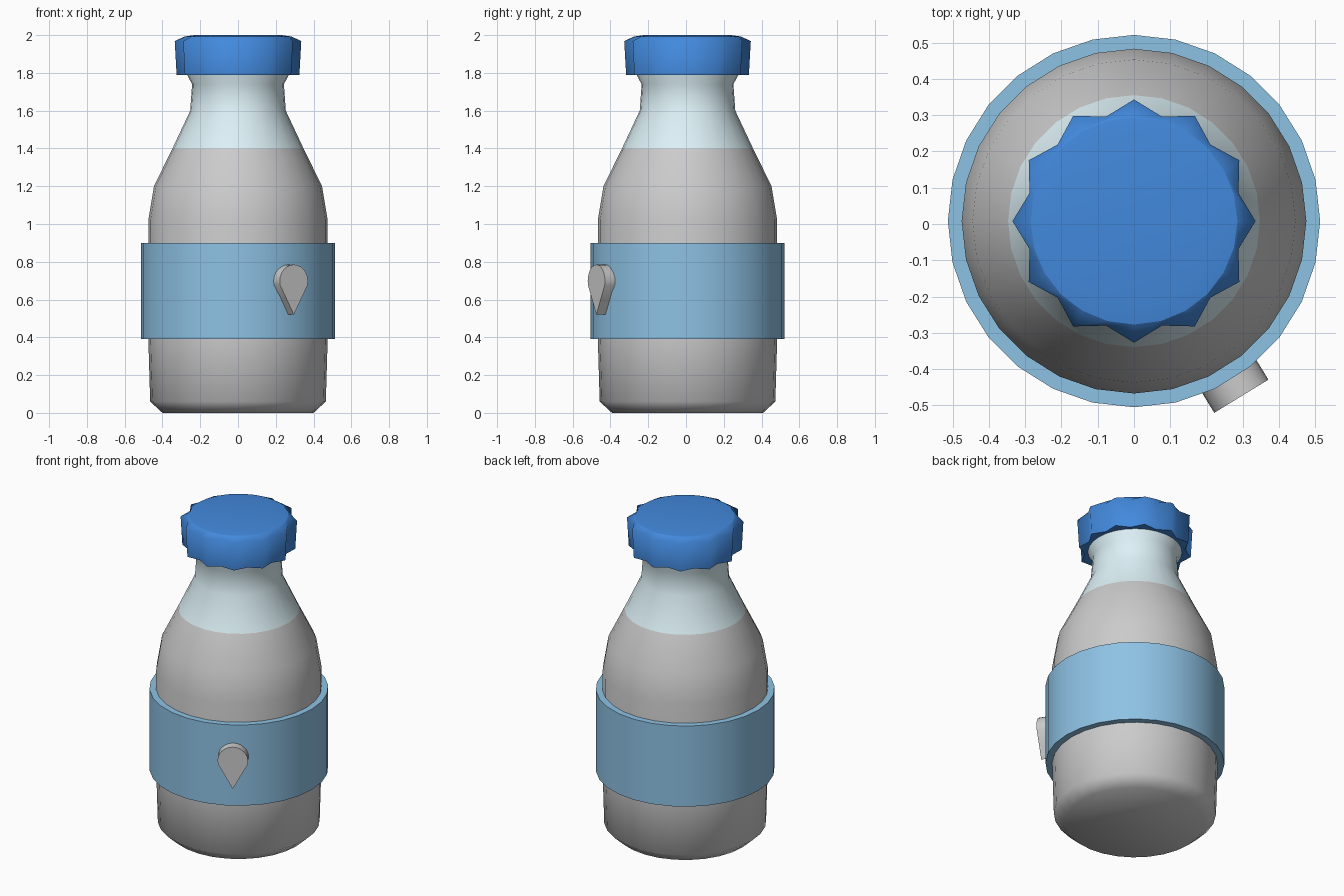
import bpy, bmesh
from math import sin, cos, pi, radians
from mathutils import Matrix

if "Cube" in bpy.data.objects:
    bpy.data.objects.remove(bpy.data.objects["Cube"])

CY = 0.008  # bottle axis, slightly back so the whole model is centred


def material(name, rgb):
    m = bpy.data.materials.new(name)
    m.diffuse_color = (*rgb, 1)
    m.use_nodes = True
    m.node_tree.nodes["Principled BSDF"].inputs["Base Color"].default_value = m.diffuse_color
    return m


def finish(name, bm, mats=()):
    bmesh.ops.recalc_face_normals(bm, faces=bm.faces)
    me = bpy.data.meshes.new(name)
    bm.to_mesh(me)
    bm.free()
    for m in mats:
        me.materials.append(m)
    ob = bpy.data.objects.new(name, me)
    bpy.context.collection.objects.link(ob)
    ob.location.y = CY
    return ob


def rings(bm, levels, n, cap=True, loop=False):
    """Skin a stack of (radius function, z) rings; returns the vertex rings."""
    rs = []
    for rad, z in levels:
        f = rad if callable(rad) else (lambda i, r=rad: r)
        rs.append([bm.verts.new((f(i) * cos(2 * pi * i / n),
                                 f(i) * sin(2 * pi * i / n), z)) for i in range(n)])
    pairs = list(zip(rs, rs[1:])) + ([(rs[-1], rs[0])] if loop else [])
    for a, b in pairs:
        for i in range(n):
            j = (i + 1) % n
            bm.faces.new((a[i], a[j], b[j], b[i])).smooth = True
    if cap:
        bm.faces.new(rs[0]).smooth = True
        bm.faces.new(rs[-1]).smooth = True
    return rs


def sharpen(bm, ring):
    for i, v in enumerate(ring):
        bm.edges.get((v, ring[i - 1])).smooth = False


glass = material("glass_tint", (0.72, 0.88, 0.93))
blue = material("cap_blue", (0.055, 0.25, 0.72))
pale = material("band_blue", (0.27, 0.54, 0.78))
grey = material("bottle_grey", (0.8, 0.8, 0.8))

# Bottle: lathed body, tinted from the neck upward
bm = bmesh.new()
profile = [(0.40, 0), (0.465, 0.06), (0.475, 0.4), (0.475, 1.02), (0.445, 1.2),
           (0.347, 1.4), (0.253, 1.6), (0.243, 1.74), (0.27, 1.79), (0.27, 1.9)]
rings(bm, profile, 28)
for f in bm.faces:
    f.material_index = int(f.calc_center_median().z > 1.41)
finish("bottle", bm, [grey, glass])

# Band: closed ring round the body
bm = bmesh.new()
for r in rings(bm, [(0.513, 0.39), (0.513, 0.9), (0.47, 0.9), (0.47, 0.39)],
               28, cap=False, loop=True):
    sharpen(bm, r)
finish("band", bm, [pale])

# Cap: round lid over a twelve-pointed crimped skirt
bm = bmesh.new()
skirt_top = lambda i: 0.298 if i % 2 else 0.335
skirt_low = lambda i: 0.288 if i % 2 else 0.325
r = rings(bm, [(skirt_low, 1.79), (skirt_top, 1.968), (0.285, 1.992), (0.23, 2.0)], 24)
sharpen(bm, r[0])
sharpen(bm, r[2])
finish("cap", bm, [blue])

# Drop badge: extruded teardrop on the front right of the band
bm = bmesh.new()
R, ZC = 0.0875, 0.6975
outline = [(R * cos(radians(a)), ZC + R * sin(radians(a))) for a in range(-15, 196, 15)]
outline += [(-0.046, 0.605), (0, 0.52), (0.046, 0.605)]
face = bm.faces.new([bm.verts.new((x, -0.47, z)) for x, z in outline])
new = bmesh.ops.extrude_face_region(bm, geom=[face])["geom"]
bmesh.ops.translate(bm, vec=(0, -0.096, 0),
                    verts=[v for v in new if isinstance(v, bmesh.types.BMVert)])
bmesh.ops.rotate(bm, verts=bm.verts, matrix=Matrix.Rotation(radians(31.5), 3, 'Z'))
drop = finish("drop_badge", bm)
bpy.context.view_layer.objects.active = drop
drop.select_set(True)
bpy.ops.object.shade_smooth_by_angle(angle=radians(30))
